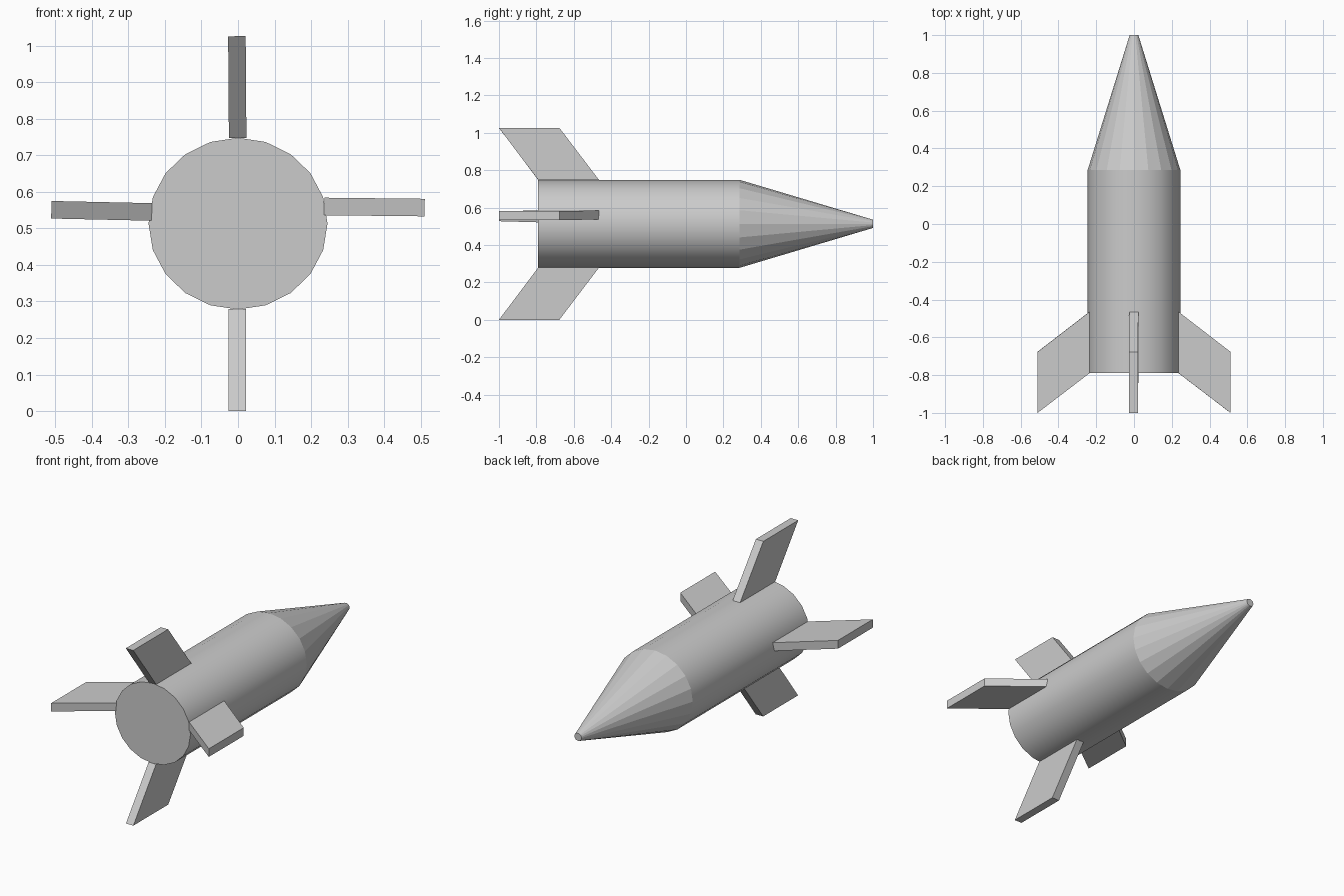
import bpy, bmesh
from math import sin, cos, pi
from mathutils import Vector

if "Cube" in bpy.data.objects:
    bpy.data.objects.remove(bpy.data.objects["Cube"])

SIDES = 20
CENTRE_Z = 0.513


def make_object(name, verts, faces):
    mesh = bpy.data.meshes.new(name)
    bm = bmesh.new()
    vs = [bm.verts.new(v) for v in verts]
    for f in faces:
        bm.faces.new([vs[i] for i in f])
    bmesh.ops.recalc_face_normals(bm, faces=bm.faces)
    bm.to_mesh(mesh)
    bm.free()
    obj = bpy.data.objects.new(name, mesh)
    bpy.context.collection.objects.link(obj)
    return obj


def lathe(name, rings, caps):
    """Join elliptical rings (y, x radius, z radius) along the y axis."""
    n = SIDES
    verts = [(rx * cos(2 * pi * i / n), y, CENTRE_Z + rz * sin(2 * pi * i / n))
             for y, rx, rz in rings for i in range(n)]
    faces = [(k * n + i, k * n + (i + 1) % n, (k + 1) * n + (i + 1) % n, (k + 1) * n + i)
             for k in range(len(rings) - 1) for i in range(n)]
    faces += [tuple(c * n + i for i in range(n)) for c in caps]
    return make_object(name, verts, faces)


def fin(name, root, tip, thickness=0.048):
    """Swept slab running from a root point to a tip point in the xz plane."""
    a, b = Vector((root[0], 0, root[1])), Vector((tip[0], 0, tip[1]))
    side = (b - a).cross(Vector((0, 1, 0))).normalized() * thickness / 2
    back, span = Vector((0, 1, 0)), [(a, -0.79), (a, -0.465), (b, -0.677), (b, -1.0)]
    verts = [p + back * y + side * s for s in (-1, 1) for p, y in span]
    faces = [(0, 1, 2, 3), (4, 5, 6, 7)]
    faces += [(i, (i + 1) % 4, (i + 1) % 4 + 4, i + 4) for i in range(4)]
    return make_object(name, verts, faces)


# Smooth cylindrical body, closed at the tail
body = lathe("body", [(-0.79, 0.245, 0.235), (0.287, 0.245, 0.235)], caps=[0])
for poly in body.data.polygons:
    poly.use_smooth = len(poly.vertices) == 4

# Faceted nose with a small blunt tip
lathe("nose_cone", [(0.287, 0.245, 0.235), (1.0, 0.023, 0.022)], caps=[1])

# Four swept tail fins
fin("top_fin", (-0.001, 0.747), (-0.003, 1.026))
fin("bottom_fin", (-0.002, 0.279), (-0.002, 0.0))
fin("right_fin", (0.236, 0.560), (0.511, 0.557))
fin("left_fin", (-0.236, 0.545), (-0.511, 0.551))
